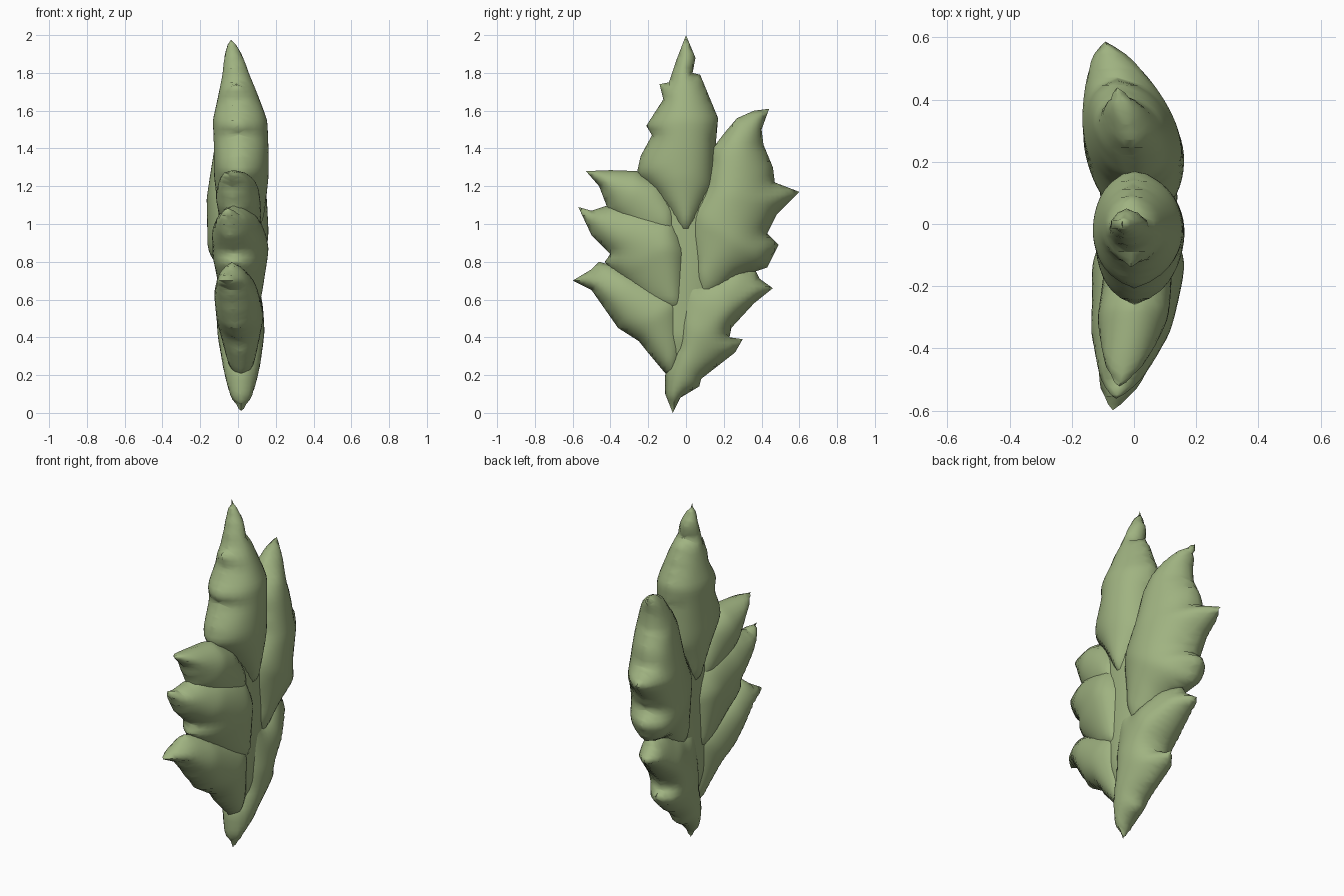
import bpy, bmesh, math
from mathutils import Vector
from mathutils.geometry import intersect_point_line

if "Cube" in bpy.data.objects:
    bpy.data.objects.remove(bpy.data.objects["Cube"])

green = bpy.data.materials.new("sage green")
green.use_nodes = True
COLOUR = (0.35, 0.45, 0.22, 1)
green.diffuse_color = COLOUR
bsdf = green.node_tree.nodes["Principled BSDF"]
bsdf.inputs["Base Color"].default_value = COLOUR
bsdf.inputs["Roughness"].default_value = 0.8

STEP = 0.025


def bend(y, z):
    """Sideways curl of the leaf: outer tips and the top lean towards -x."""
    curl = 0.32 if y > 0 else 0.24
    return 0.018 - curl * y * y - 0.12 * max(0, z - 1.3) ** 2


def nearest(p, path):
    """Distance from p to a path of points, and the last value there."""
    best = (9, 0)
    for a, b in zip(path, path[1:]):
        va, vb = Vector((0, *a[:2])), Vector((0, *b[:2]))
        k = min(1, max(0, intersect_point_line(p, va, vb)[1]))
        best = min(best, ((p - va.lerp(vb, k)).length, a[-1] + (b[-1] - a[-1]) * k))
    return best


def lobe(name, outline, spine):
    """Puffy lobe: a (y, z) outline swelling to a (y, z, half thickness) spine."""
    bm = bmesh.new()
    bm.faces.new([bm.verts.new((0, *p)) for p in outline])
    # cut the flat outline into a fine grid
    for axis, normal in ((0, (0, 1, 0)), (1, (0, 0, 1))):
        lo, hi = min(p[axis] for p in outline), max(p[axis] for p in outline)
        for i in range(1, int((hi - lo) / STEP) + 1):
            geom = bm.verts[:] + bm.edges[:] + bm.faces[:]
            bmesh.ops.bisect_plane(bm, geom=geom, dist=0.0005, plane_no=normal,
                                   plane_co=Vector(normal) * (lo + i * STEP - 0.004))
    # swell the inside, then soften it
    inner = [v for v in bm.verts if not v.is_boundary]
    rim = outline + outline[:1]
    for v in inner:
        edge = nearest(v.co, rim)[0]
        mid, thick = nearest(v.co, spine)
        t = edge / (edge + mid + 1e-6)
        v.co.x = thick * (t * (2 - t)) ** 0.48
    for _ in range(2):
        bmesh.ops.smooth_vert(bm, verts=inner, factor=0.5, use_axis_x=True)
    # other side, welded along the rim
    copy = bmesh.ops.duplicate(bm, geom=bm.verts[:] + bm.edges[:] + bm.faces[:])
    for v in copy["geom"]:
        if isinstance(v, bmesh.types.BMVert):
            v.co.x *= -1
    bmesh.ops.remove_doubles(bm, verts=bm.verts, dist=0.0003)
    for v in bm.verts:
        v.co.x += bend(v.co.y, v.co.z)
    bmesh.ops.recalc_face_normals(bm, faces=bm.faces)
    me = bpy.data.meshes.new(name)
    bm.to_mesh(me)
    bm.free()
    me.materials.append(green)
    ob = bpy.data.objects.new(name, me)
    bpy.context.collection.objects.link(ob)
    bpy.ops.object.select_all(action="DESELECT")
    ob.select_set(True)
    bpy.context.view_layer.objects.active = ob
    bpy.ops.object.shade_smooth_by_angle(angle=math.radians(70))


# Tall central lobe with small side teeth
lobe("top_lobe",
     [(0, 2), (.05, 1.88), (.035, 1.8), (.075, 1.79), (.17, 1.56), (.16, 1.45),
      (.15, 1.2), (.06, 1.0), (0, .88), (-.08, 1.03), (-.16, 1.15), (-.26, 1.27),
      (-.24, 1.36), (-.18, 1.47), (-.21, 1.52), (-.12, 1.66), (-.14, 1.74),
      (-.09, 1.75), (-.05, 1.87)],
     [(0, 1.94, .045), (-.01, 1.77, .08), (-.02, 1.55, .145),
      (-.03, 1.25, .145), (0, 1.02, .12)])

# Upper front lobe, tucked behind the middle one
lobe("front_upper_lobe",
     [(-.53, 1.28), (-.4, 1.285), (-.26, 1.28), (-.13, 1.22), (-.05, 1.1), (-.02, .9),
      (-.25, .9), (-.41, 1.07), (-.46, 1.2)],
     [(-.49, 1.255, .06), (-.3, 1.16, .115), (-.12, 1.02, .11)])

# Middle front lobe
lobe("front_middle_lobe",
     [(-.57, 1.09), (-.5, 1.07), (-.41, 1.1), (-.3, 1.1), (-.17, 1.08), (-.05, 1.03),
      (.01, .87), (0, .5), (-.2, .56), (-.37, .72), (-.43, .8), (-.4, .84), (-.5, .94)],
     [(-.53, 1.05, .06), (-.34, .95, .13), (-.14, .86, .15), (-.08, .62, .11)])

# Lower front lobe
lobe("front_lower_lobe",
     [(-.6, .7), (-.5, .76), (-.46, .8), (-.35, .77), (-.2, .7), (-.02, .62),
      (-.01, .35), (-.05, .18), (-.11, .21), (-.16, .27), (-.21, .33), (-.25, .38),
      (-.36, .45), (-.43, .55), (-.5, .65)],
     [(-.56, .71, .06), (-.36, .63, .115), (-.18, .5, .125), (-.08, .3, .08)])

# Large back lobe with three teeth
lobe("back_upper_lobe",
     [(.44, 1.61), (.36, 1.6), (.27, 1.56), (.21, 1.49), (.14, 1.4), (.1, 1.2),
      (.02, 1.07), (.0, .95), (.03, .75), (.06, .56), (.2, .64), (.28, .72), (.43, .77),
      (.49, .89), (.43, .95), (.48, 1.05), (.6, 1.17), (.47, 1.22), (.46, 1.3),
      (.41, 1.42), (.4, 1.5)],
     [(.41, 1.57, .05), (.3, 1.42, .11), (.27, 1.15, .155),
      (.24, .92, .16), (.11, .74, .11)])

# Lower back lobe, running down into the pointed base
lobe("back_lower_lobe",
     [(.46, .66), (.39, .71), (.37, .75), (.27, .78), (.18, .73), (.1, .7), (.07, .85),
      (.01, 1.02), (-.05, .85), (-.06, .35), (-.11, .2), (-.11, .1), (-.07, 0), (-.03, .08),
      (.07, .14), (.08, .18), (.26, .32), (.3, .39), (.23, .4), (.24, .45), (.36, .58)],
     [(.42, .66, .06), (.22, .57, .125), (.08, .42, .125), (0, .25, .1), (-.07, .07, .06)])

# Heart of the leaf that fills the valleys between lobes
lobe("leaf_heart",
     [(0, 1.4), (.2, 1.2), (.26, .9), (.18, .6), (.1, .3), (-.07, .12),
      (-.14, .35), (-.24, .6), (-.3, .9), (-.2, 1.2)],
     [(0, 1.2, .085), (0, .8, .09), (-.02, .4, .09), (-.05, .25, .05)])
